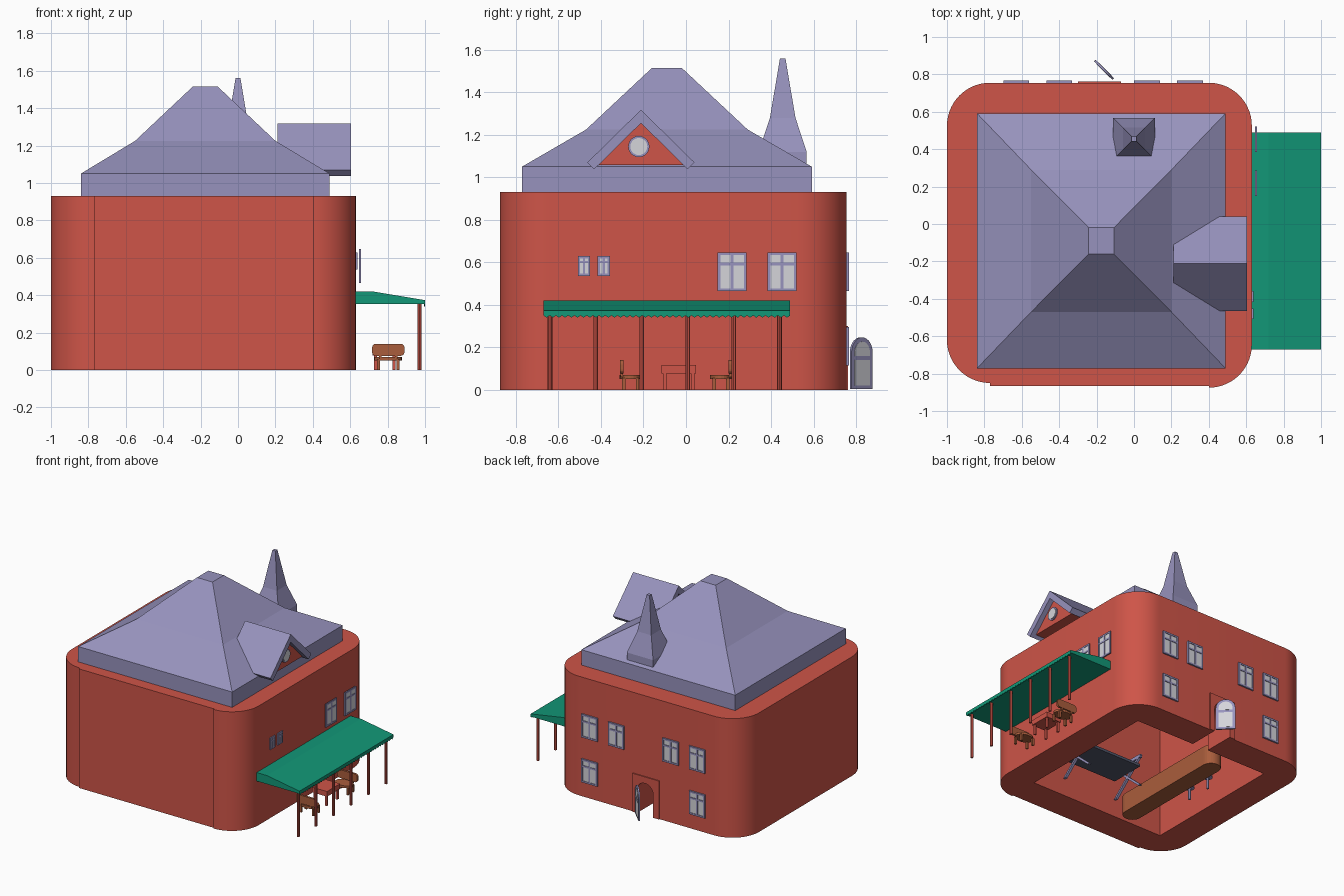
import bpy, bmesh, math
from mathutils import Vector

cube = bpy.data.objects.get("Cube")
if cube:
    bpy.data.objects.remove(cube, do_unlink=True)


def material(name, rgb):
    m = bpy.data.materials.new(name)
    m.use_nodes = True
    m.diffuse_color = (*rgb, 1)
    m.node_tree.nodes["Principled BSDF"].inputs["Base Color"].default_value = (*rgb, 1)
    return m


RED = material("brick red", (0.62, 0.09, 0.065))
PURPLE = material("slate purple", (0.31, 0.29, 0.51))
GREEN = material("awning green", (0.006, 0.31, 0.185))
WOOD = material("warm wood", (0.40, 0.11, 0.045))
GLASS = material("pale glass", (0.66, 0.66, 0.70))
DARK = material("dark slate", (0.08, 0.09, 0.14))


def finish(name, bm, *mats):
    bmesh.ops.recalc_face_normals(bm, faces=bm.faces)
    me = bpy.data.meshes.new(name)
    bm.to_mesh(me)
    bm.free()
    for m in mats:
        me.materials.append(m)
    ob = bpy.data.objects.new(name, me)
    bpy.context.collection.objects.link(ob)
    return ob


def place(axis, u, v, d):
    return {"x": (d, u, v), "y": (u, d, v), "z": (u, v, d)}[axis]


def skin(bm, rings, mat=0):
    rows = [[bm.verts.new(p) for p in r] for r in rings]
    faces = [bm.faces.new(rows[0]), bm.faces.new(rows[-1])]
    n = len(rows[0])
    for a, b in zip(rows, rows[1:]):
        for i in range(n):
            j = (i + 1) % n
            faces.append(bm.faces.new((a[i], a[j], b[j], b[i])))
    for f in faces:
        f.material_index = mat


def prism(name, pts, axis, d0, d1, mat):
    bm = bmesh.new()
    skin(bm, [[place(axis, u, v, d) for u, v in pts] for d in (d0, d1)])
    return finish(name, bm, mat)


def rect(u0, u1, v0, v1):
    return [(u0, v0), (u1, v0), (u1, v1), (u0, v1)]


def arc(cx, cy, r, a0, a1, n=14):
    angles = [math.radians(a0 + (a1 - a0) * i / n) for i in range(n + 1)]
    return [(cx + r * math.cos(a), cy + r * math.sin(a)) for a in angles]


def loft(name, rings, mat):
    """Stack of rectangles: centre, half sizes, height."""
    bm = bmesh.new()
    skin(bm, [[(u, v, z) for u, v in rect(cx - hx, cx + hx, cy - hy, cy + hy)]
              for cx, cy, hx, hy, z in rings])
    return finish(name, bm, mat)


def smooth(ob):
    bpy.ops.object.select_all(action="DESELECT")
    ob.select_set(True)
    bpy.context.view_layer.objects.active = ob
    bpy.ops.object.shade_smooth_by_angle(angle=math.radians(25))


def cut(ob, cutter):
    mod = ob.modifiers.new("cut", "BOOLEAN")
    mod.operation, mod.solver, mod.object = "DIFFERENCE", "EXACT", cutter
    bpy.ops.object.select_all(action="DESELECT")
    ob.select_set(True)
    bpy.context.view_layer.objects.active = ob
    bpy.ops.object.modifier_apply(modifier=mod.name)


def arch(cx, half, z0, top):
    return [(cx - half, z0), (cx + half, z0)] + arc(cx, top - half, half, 0, 180)


# Hollow building with rounded corners and a doorway
outline = (arc(-0.77, -0.62, 0.23, 180, 270) + [(-0.77, -0.865), (0.40, -0.865)]
           + arc(0.40, -0.645, 0.23, 270, 360)
           + arc(0.40, 0.525, 0.23, 0, 90) + arc(-0.77, 0.525, 0.23, 90, 180))
walls = prism("walls", outline, "z", 0, 0.93, RED)
surround = prism("door_surround", rect(-0.30, -0.07, 0, 0.30), "y", 0.74, 0.763, RED)
room = prism("room_cutter", rect(-0.77, 0.40, -0.63, 0.52), "z", -0.1, 0.9, RED)
doorway = prism("doorway_cutter", arch(-0.18, 0.07, -0.05, 0.25), "y", 0.4, 0.9, RED)
cut(walls, room)
cut(walls, doorway)
cut(surround, doorway)
for helper in (room, doorway):
    bpy.data.objects.remove(helper, do_unlink=True)
smooth(walls)

# Flared main roof and steeple
loft("main_roof", [(-0.175, -0.09, 0.665, 0.682, 0.93), (-0.175, -0.09, 0.665, 0.682, 1.05),
                   (-0.175, -0.09, 0.375, 0.38, 1.225), (-0.175, -0.09, 0.067, 0.07, 1.515)], PURPLE)
loft("steeple", [(0, 0.455, 0.113, 0.113, 0.98), (0, 0.455, 0.113, 0.113, 1.12),
                 (0, 0.455, 0.06, 0.06, 1.28), (0, 0.455, 0.013, 0.013, 1.56)], PURPLE)

# Dormer with round window
dy = -0.212
prism("dormer_roof", [(dy, 1.318), (dy + 0.252, 1.07), (dy + 0.22, 1.038), (dy, 1.255),
                      (dy - 0.22, 1.038), (dy - 0.252, 1.07)], "x", 0.21, 0.605, PURPLE)
prism("dormer_gable", [(dy - 0.21, 1.058), (dy + 0.21, 1.058), (dy, 1.265)], "x", 0.3, 0.565, RED)
for label, r, x, m in (("frame", 0.05, 0.573, PURPLE), ("glass", 0.04, 0.577, GLASS)):
    prism("dormer_window_" + label, arc(dy - 0.01, 1.145, r, 0, 345, 23), "x", 0.55, x, m)


# Windows: glass plate, border, mullion and transom
def window(name, axis, c, z0, w, h, d0, d1, bar):
    bm = bmesh.new()
    u0, u1, z1 = c - w / 2, c + w / 2, z0 + h
    tz = z0 + h * 0.70
    bars = [rect(u0, u0 + bar, z0, z1), rect(u1 - bar, u1, z0, z1),
            rect(u0, u1, z0, z0 + bar), rect(u0, u1, z1 - bar, z1),
            rect(c - bar / 2, c + bar / 2, z0, z1), rect(u0, u1, tz - bar / 2, tz + bar / 2)]
    for b in bars:
        skin(bm, [[place(axis, u, v, d) for u, v in b] for d in (d0, d1)])
    mid = (d0 + d1) / 2
    skin(bm, [[place(axis, u, v, d) for u, v in rect(u0 + 0.003, u1 - 0.003, z0 + 0.003, z1 - 0.003)]
              for d in (mid - 0.002, mid + 0.002)], 1)
    finish(name, bm, PURPLE, GLASS)


for y in (0.217, 0.452):
    window("side_window", "x", y, 0.465, 0.136, 0.182, 0.648, 0.658, 0.013)
for y in (-0.48, -0.387):
    window("small_window", "x", y, 0.537, 0.058, 0.092, 0.628, 0.638, 0.011)
for x in (-0.63, -0.40, 0.07, 0.30):
    window("back_window", "y", x, 0.465, 0.138, 0.182, 0.754, 0.767, 0.013)
for x in (-0.63, 0.30):
    window("lower_back_window", "y", x, 0.115, 0.138, 0.182, 0.754, 0.767, 0.013)

# Open door leaf, hinged beside the doorway
leaf = [prism("door_leaf", arch(0.07, 0.07, 0.005, 0.247), "y", -0.006, 0.006, PURPLE),
        prism("door_lower_glass", rect(0.02, 0.12, 0.02, 0.14), "y", -0.008, 0.008, GLASS),
        prism("door_upper_glass", arch(0.07, 0.05, 0.16, 0.227), "y", -0.008, 0.008, GLASS)]
for ob in leaf:
    ob.location = (-0.11, 0.775, 0)
    ob.rotation_euler.z = math.radians(135)

# Awning with zigzag fringe and posts
prism("awning", [(0.62, 0.353), (0.62, 0.42), (0.72, 0.42), (1.0, 0.373), (1.0, 0.353)],
      "y", -0.67, 0.49, GREEN)
teeth = 40
step = 1.16 / teeth
zigzag = [(-0.67 + i * step / 2, 0.34 if i % 2 else 0.35) for i in range(2 * teeth + 1)]
prism("awning_fringe", zigzag + [(0.49, 0.37), (-0.67, 0.37)], "x", 0.994, 1.0, GREEN)
for i in range(6):
    y = -0.64 + i * 0.216
    prism("awning_post", arc(0.97, y, 0.011, 0, 315, 7), "z", 0, 0.356, RED)


# Terrace table and chairs
def legs(name, x0, x1, y0, y1, top, mat, r=0.008):
    for x in (x0, x1):
        for y in (y0, y1):
            prism(name, rect(x - r, x + r, y - r, y + r), "z", 0, top, mat)


prism("table_top", rect(0.72, 0.85, -0.115, 0.047), "z", 0.078, 0.118, RED)
legs("table_leg", 0.735, 0.835, -0.1, 0.032, 0.08, RED)
for cy, s in ((-0.26, -1), (0.165, 1)):
    seat = arc(0.803, cy, 0.052, 0, 345, 23)
    prism("chair_seat", [(0.803 + (x - 0.803) * 1.4, y) for x, y in seat], "z", 0.052, 0.07, WOOD)
    legs("chair_leg", 0.75, 0.856, cy - 0.032, cy + 0.032, 0.055, WOOD)
    back = []
    for k, (bx, bz) in enumerate(((0.87, 0.12), (0.737, 0.12), (0.737, 0.096), (0.87, 0.096))):
        back += arc(bx, bz, 0.02, 90 * k, 90 * k + 90, 4)
    by = cy + s * 0.043
    prism("chair_back", back, "y", by - 0.008, by + 0.008, WOOD)
    for x in (0.76, 0.846):
        prism("chair_back_post", rect(x - 0.007, x + 0.007, by - 0.006, by + 0.006), "z", 0.06, 0.1, WOOD)

# Interior: counter with rounded ends, stools, and a dark table on crossed frames
prism("counter", arc(-0.43, -0.53, 0.07, 180, 360) + arc(-0.43, 0.34, 0.07, 0, 180),
      "z", 0, 0.15, WOOD)
for y in (-0.1, 0.1):
    prism("stool_seat", arc(-0.6, y, 0.035, 0, 330, 11), "z", 0.09, 0.105, PURPLE)
    prism("stool_stem", arc(-0.6, y, 0.01, 0, 300, 5), "z", 0, 0.09, PURPLE)
prism("inner_table", rect(-0.195, 0.285, -0.445, -0.165), "z", 0.15, 0.17, DARK)
for x in (-0.2, 0.27):
    for a, b in ((-0.44, -0.17), (-0.17, -0.44)):
        prism("crossed_leg", [(a - 0.012, 0), (a + 0.012, 0), (b + 0.012, 0.24), (b - 0.012, 0.24)],
              "x", x - 0.01, x + 0.01, PURPLE)
    prism("frame_rail", rect(-0.45, -0.16, 0.225, 0.25), "x", x - 0.01, x + 0.01, PURPLE)
